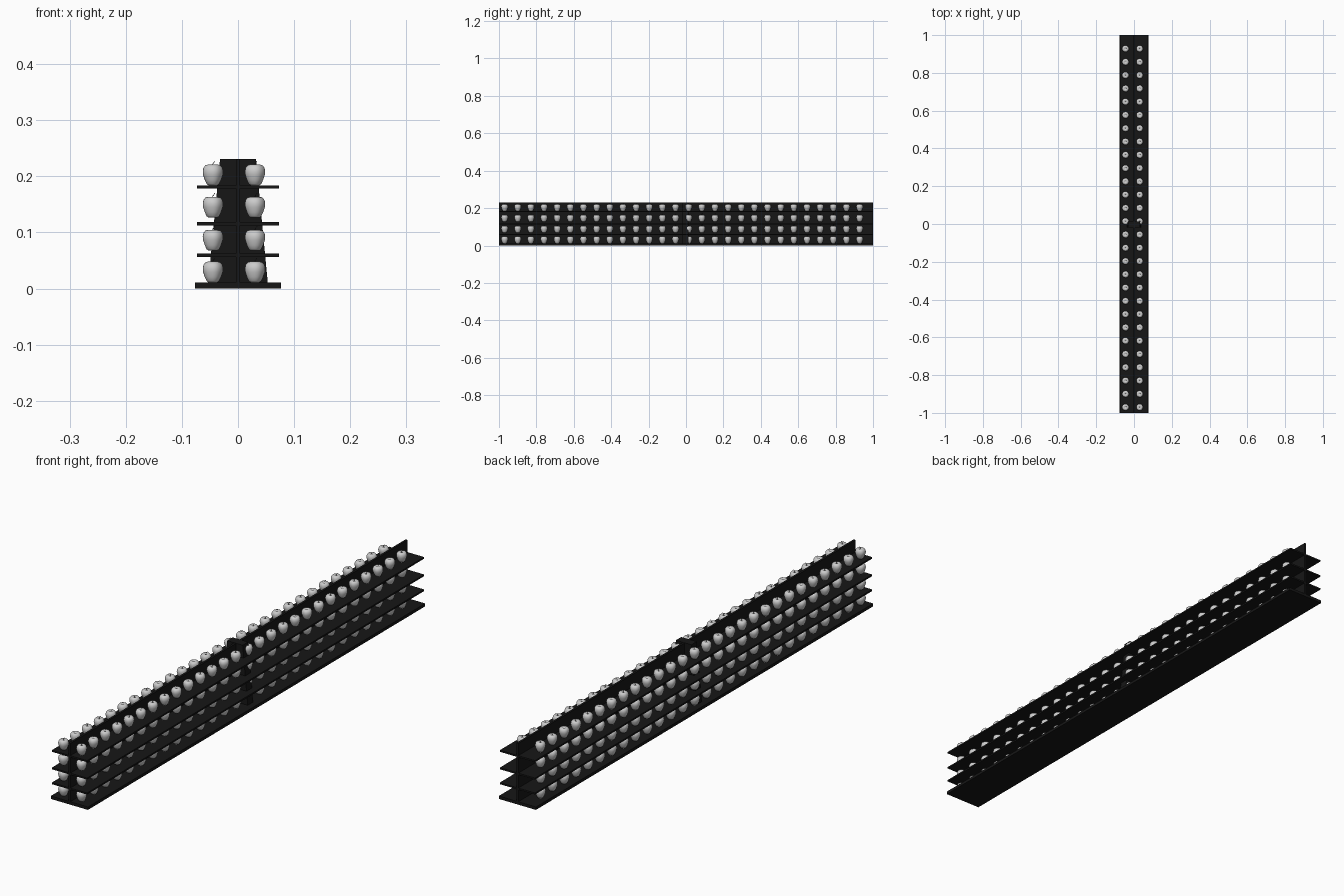
import bpy, bmesh, math
from mathutils import Vector

if "Cube" in bpy.data.objects:
    bpy.data.objects.remove(bpy.data.objects["Cube"])

def material(name, rgb):
    m = bpy.data.materials.new(name)
    m.diffuse_color = (*rgb, 1)
    m.use_nodes = True
    m.node_tree.nodes["Principled BSDF"].inputs["Base Color"].default_value = m.diffuse_color
    return m

black = material("black_board", (0.008, 0.008, 0.008))
dark = material("dark_stem", (0.03, 0.03, 0.03))

def add_object(name, mesh, loc=(0, 0, 0)):
    ob = bpy.data.objects.new(name, mesh)
    ob.location = loc
    bpy.context.collection.objects.link(ob)
    return ob

# Board whose half width may taper from bottom to top
def board(name, w0, w1, y0, y1, z0, z1):
    bm = bmesh.new()
    outline = [(-w0, z0), (w0, z0), (w1, z1), (-w1, z1)]
    face = bm.faces.new([bm.verts.new((x, y0, z)) for x, z in outline])
    ext = bmesh.ops.extrude_face_region(bm, geom=[face])
    bmesh.ops.translate(bm, vec=(0, y1 - y0, 0),
                        verts=[v for v in ext["geom"] if isinstance(v, bmesh.types.BMVert)])
    bmesh.ops.recalc_face_normals(bm, faces=bm.faces[:])
    me = bpy.data.meshes.new(name)
    bm.to_mesh(me)
    bm.free()
    me.materials.append(black)
    return add_object(name, me)

# Rack: base, three shelves, thin spine wall, tapered middle support
board("base", 0.077, 0.077, -1, 1, 0, 0.011)
for i, z in enumerate((0.0595, 0.1155, 0.181)):
    board(f"shelf_{i + 1}", 0.073, 0.073, -1, 1, z - 0.003, z + 0.003)
board("spine_wall", 0.004, 0.004, -1, 1, 0.011, 0.23)
board("middle_support", 0.053, 0.032, -0.018, 0.014, 0.011, 0.231)

# Apple: turned profile with dimples and faint lobes, plus a bent stem
def apple_mesh():
    profile = [(0.004, -0.0165), (0.008, -0.0185), (0.0112, -0.016), (0.0145, -0.009),
               (0.0175, 0.0), (0.0182, 0.006), (0.0170, 0.0125), (0.0135, 0.0170),
               (0.0085, 0.0185), (0.0045, 0.0170)]
    seg = 20
    bm = bmesh.new()
    rings = []
    for r, z in profile:
        ring = []
        for k in range(seg):
            a = 2 * math.pi * k / seg
            rr = r * (1 + 0.02 * math.cos(5 * a))
            ring.append(bm.verts.new((rr * math.cos(a), rr * math.sin(a), z)))
        rings.append(ring)
    low = bm.verts.new((0, 0, -0.0145))
    top = bm.verts.new((0, 0, 0.0125))
    for k in range(seg):
        n = (k + 1) % seg
        for a, b in zip(rings, rings[1:]):
            bm.faces.new((a[k], a[n], b[n], b[k]))
        bm.faces.new((low, rings[0][n], rings[0][k]))
        bm.faces.new((top, rings[-1][k], rings[-1][n]))
    # stem
    path = [Vector((0, 0, 0.012)), Vector((0.0003, 0, 0.020)), Vector((0.004, 0.002, 0.025))]
    loops = []
    for p in path:
        loops.append([bm.verts.new(p + Vector((0.0006 * math.cos(a), 0.0006 * math.sin(a), 0)))
                      for a in (math.pi * j / 2 for j in range(4))])
    stem = [bm.faces.new(loops[-1])]
    for a, b in zip(loops, loops[1:]):
        for j in range(4):
            m = (j + 1) % 4
            stem.append(bm.faces.new((a[j], a[m], b[m], b[j])))
    for f in bm.faces:
        f.smooth = True
    for f in stem:
        f.material_index = 1
    me = bpy.data.meshes.new("apple")
    bm.to_mesh(me)
    bm.free()
    me.materials.append(material("apple_skin", (0.8, 0.8, 0.8)))
    me.materials.append(dark)
    return me

# Rows of apples on both sides of the wall, four levels
apple = apple_mesh()
for level, z in enumerate((0.0295, 0.0862, 0.145, 0.2025)):
    for side, x in (("left", -0.045), ("right", 0.030)):
        for k in range(28):
            add_object(f"apple_{side}_{level + 1}_{k + 1}", apple, (x, -0.97 + 0.0703 * k, z))
